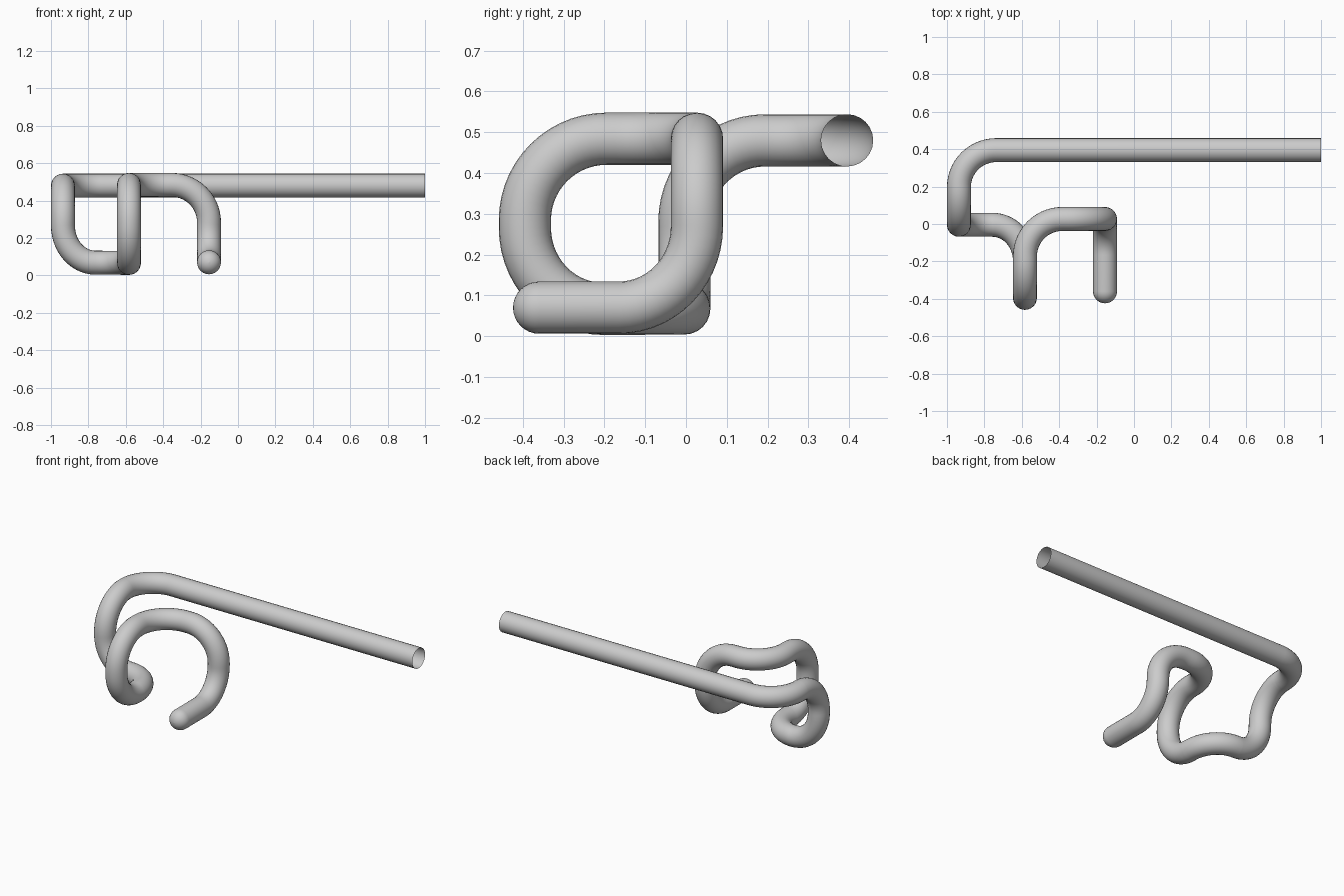
import bpy
from math import sin, cos, pi
from mathutils import Vector

if "Cube" in bpy.data.objects:
    bpy.data.objects.remove(bpy.data.objects["Cube"])

R = 0.064      # tube radius
BEND = 0.2     # longest reach of a bend along each leg

# Corner points of the bent tube, from the open end to the rounded tip
corners = [Vector(p) for p in (
    (1.0, 0.395, 0.48), (-0.936, 0.395, 0.48), (-0.936, -0.004, 0.48),
    (-0.936, -0.004, 0.068), (-0.583, -0.004, 0.068), (-0.583, -0.395, 0.066),
    (-0.583, -0.395, 0.484), (-0.583, 0.027, 0.484), (-0.155, 0.027, 0.484),
    (-0.155, 0.027, 0.07), (-0.155, -0.36, 0.07))]


def bend(prev, corner, nxt, steps=14):
    """Quarter-round bend reaching at most halfway along each leg."""
    a, b = prev - corner, nxt - corner
    a = a.normalized() * min(BEND, a.length * 0.495)
    b = b.normalized() * min(BEND, b.length * 0.495)
    pts = []
    for i in range(steps + 1):
        t = pi / 2 * i / steps
        pts.append(corner + a * (1 - sin(t)) + b * (1 - cos(t)))
    return pts


path = [(corners[0], 1.0)]
for p, c, n in zip(corners, corners[1:], corners[2:]):
    path += [(q, 1.0) for q in bend(p, c, n)]

# Rounded tip: shrink the radius along a half circle
end = corners[-1]
direction = (end - corners[-2]).normalized()
for i in range(9):
    t = pi / 2 * i / 8
    path.append((end + direction * R * sin(t), max(cos(t), 0.001)))

# Bent tube
curve = bpy.data.curves.new("bent_tube", 'CURVE')
curve.dimensions = '3D'
curve.bevel_depth = R
curve.bevel_resolution = 10
curve.use_fill_caps = False
spline = curve.splines.new('POLY')
spline.points.add(len(path) - 1)
for pt, (co, r) in zip(spline.points, path):
    pt.co = (*co, 1)
    pt.radius = r
spline.use_smooth = True
tube = bpy.data.objects.new("bent_tube", curve)
bpy.context.collection.objects.link(tube)

# Turn the curve into a smooth mesh
bpy.context.view_layer.objects.active = tube
tube.select_set(True)
bpy.ops.object.convert(target='MESH')
bpy.ops.object.shade_smooth()
